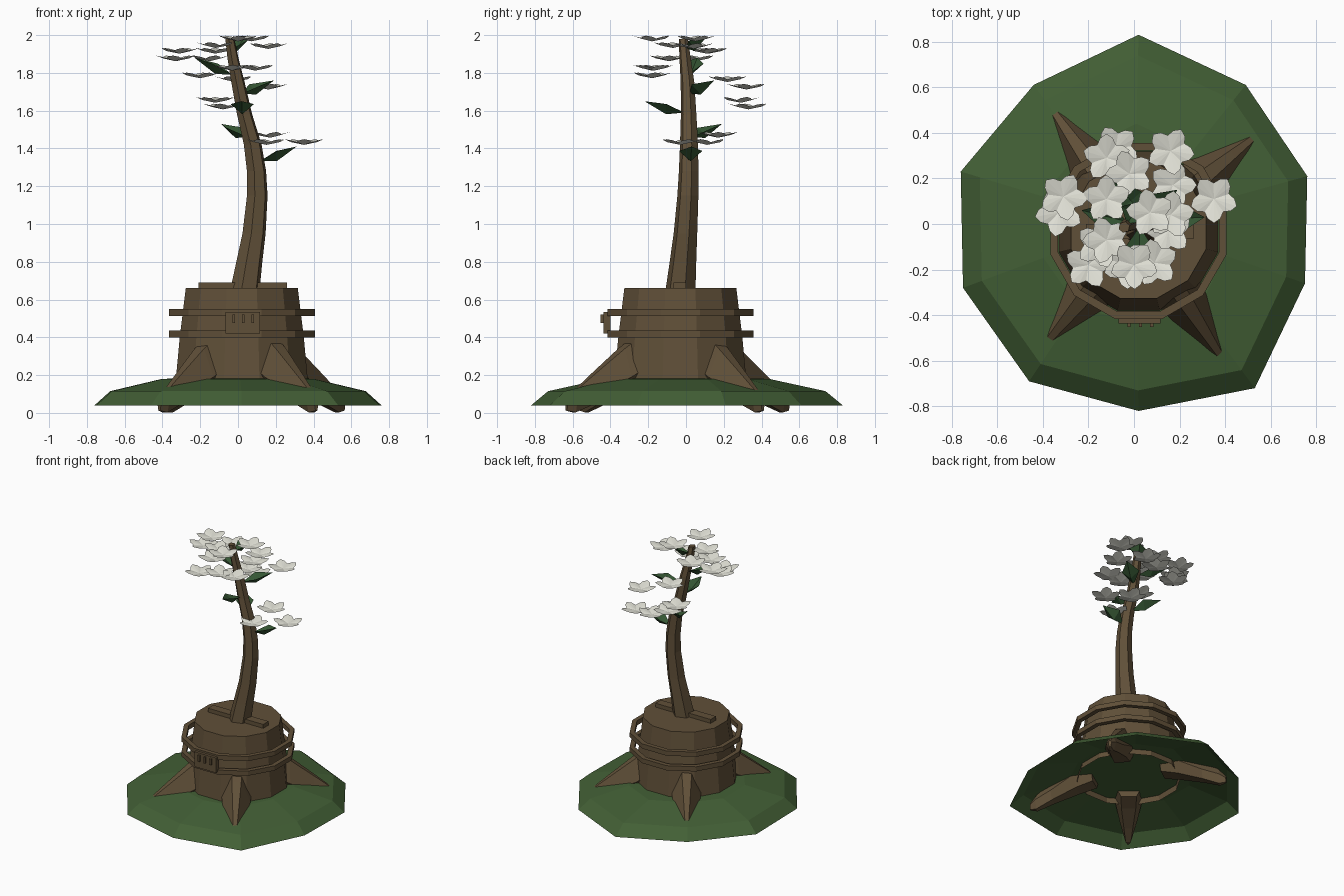
import bpy, bmesh, math
from mathutils import Vector

if "Cube" in bpy.data.objects:
    bpy.data.objects.remove(bpy.data.objects["Cube"])

def material(name, col):
    m = bpy.data.materials.new(name)
    m.diffuse_color = (*col, 1)
    m.use_nodes = True
    m.node_tree.nodes["Principled BSDF"].inputs["Base Color"].default_value = m.diffuse_color
    return m

BARK = material("bark_brown", (0.118, 0.080, 0.040))
GRASS = material("grass_green", (0.055, 0.115, 0.036))
LEAF = material("leaf_green", (0.036, 0.095, 0.034))
PETAL = material("petal_white", (0.76, 0.76, 0.68))
CX, CY = 0.02, -0.03  # stump axis

def make(name, verts, faces, mat):
    me = bpy.data.meshes.new(name)
    me.from_pydata([tuple(v) for v in verts], [], faces)
    bm = bmesh.new()
    bm.from_mesh(me)
    bmesh.ops.recalc_face_normals(bm, faces=bm.faces)
    bm.to_mesh(me)
    bm.free()
    me.materials.append(mat)
    ob = bpy.data.objects.new(name, me)
    bpy.context.collection.objects.link(ob)
    return ob

def loft(name, rings, mat, start=True, end=True, loop=False):
    """Skin equal-sized rings of points, with optional end caps."""
    n, k = len(rings[0]), len(rings)
    verts = [p for r in rings for p in r]
    faces = [(i * n + j, i * n + (j + 1) % n, (i + 1) % k * n + (j + 1) % n, (i + 1) % k * n + j)
             for i in range(k if loop else k - 1) for j in range(n)]
    if start and not loop:
        faces.append(tuple(range(n))[::-1])
    if end and not loop:
        faces.append(tuple(range((k - 1) * n, k * n)))
    return make(name, verts, faces, mat)

def circle(x, y, z, r, n, turn=0.0):
    return [(x + r * math.cos(turn + math.tau * i / n), y + r * math.sin(turn + math.tau * i / n), z)
            for i in range(n)]

def box(name, x0, x1, y0, y1, z0, z1, mat):
    return loft(name, [[(x0, y0, z), (x1, y0, z), (x1, y1, z), (x0, y1, z)] for z in (z0, z1)], mat)

# Grassy mound: open shell with an uneven ten-sided rim
RIM = [(0.02, 0.83), (-0.44, 0.61), (-0.76, 0.23), (-0.75, -0.28), (-0.46, -0.69),
       (0.02, -0.82), (0.53, -0.72), (0.75, -0.26), (0.76, 0.21), (0.49, 0.61)]
loft("mound", [[(x * s, y * s, z) for x, y in RIM]
               for s, z in ((1, 0.04), (0.89, 0.115), (0.53, 0.18), (0.3, 0.185))], GRASS, start=False)

# Stump, open at the bottom under the mound
loft("stump", [circle(CX, CY, z, r, 12, math.pi / 12)
               for z, r in ((0.14, 0.365), (0.40, 0.34), (0.66, 0.307))], BARK, start=False)

# Hoops standing clear of the stump
for i, z in enumerate((0.40, 0.513)):
    prof = ((0.365, 0), (0.40, 0), (0.40, 0.036), (0.365, 0.036))
    loft(f"hoop_{i}", [circle(CX, CY, z + dz, r, 12, math.pi / 12) for r, dz in prof], BARK, loop=True)

# Front plate with three pegs, and the plank on top of the stump
box("front_plate", -0.067, 0.117, -0.437, -0.40, 0.42, 0.535, BARK)
for i in range(3):
    x = -0.022 + 0.05 * i
    box(f"plate_peg_{i}", x - 0.007, x + 0.007, -0.452, -0.43, 0.475, 0.522, BARK)
box("top_plank", -0.21, 0.26, -0.065, 0.0, 0.65, 0.69, BARK)

# Roots: tapering wedges reaching through the mound
ROOT_TIPS = [(-0.37, 0.52), (0.54, 0.39), (0.40, -0.61), (-0.40, -0.54)]
# distance as a fraction, half width, ridge z, shoulder z, bottom z
ROOT_STEPS = ((0.36, 0.11, 0.42, 0.26, 0.14), (0.54, 0.10, 0.34, 0.19, 0.11),
              (0.80, 0.062, 0.205, 0.11, 0.05), (0.97, 0.036, 0.115, 0.07, 0.003),
              (1.04, 0.012, 0.06, 0.045, 0.012))
for i, (tx, ty) in enumerate(ROOT_TIPS):
    d = Vector((tx - CX, ty - CY, 0))
    side = Vector((-d.y, d.x, 0)).normalized()
    rings = []
    for f, w, top, mid, low in ROOT_STEPS:
        c = Vector((CX, CY, 0)) + d * f
        rings.append([c + side * a * w + Vector((0, 0, z)) for a, z in
                      ((1, mid), (0.35, top), (-0.3, top), (-1, mid), (-0.5, low), (0.5, low))])
    loft(f"root_{i}", rings, BARK)

# Curved six-sided trunk: x, y, z, radius
TRUNK = ((0.035, -0.03, 0.64, 0.082), (0.06, -0.016, 0.80, 0.072), (0.085, -0.003, 0.95, 0.064),
         (0.102, 0.010, 1.15, 0.057), (0.098, 0.014, 1.28, 0.053), (0.078, 0.016, 1.42, 0.049),
         (0.035, 0.014, 1.58, 0.042), (0.0, 0.008, 1.75, 0.037), (-0.025, -0.004, 1.87, 0.031),
         (-0.043, -0.014, 1.98, 0.025))
loft("trunk", [circle(x, y, z, r, 6, 0.3) for x, y, z, r in TRUNK], BARK)

# Leaves: folded blades from a stem point to a tip
LEAVES = [((0.12, 0.02, 1.335), (0.31, 0.03, 1.41)), ((0.05, 0.03, 1.46), (-0.09, 0.19, 1.53)),
          ((0.025, -0.01, 1.59), (0.02, -0.22, 1.65)), ((0.02, 0.02, 1.69), (0.19, 0.15, 1.76)),
          ((-0.03, 0.01, 1.79), (-0.23, 0.06, 1.88)), ((-0.03, 0.0, 1.93), (0.03, 0.10, 1.98))]
for i, (a, b) in enumerate(LEAVES):
    a, b = Vector(a), Vector(b)
    d = b - a
    s = Vector((-d.y, d.x, 0)).normalized() * 0.062
    mid = a + d * 0.45
    lift = Vector((0, 0, 0.018))
    make(f"leaf_{i}", [a, mid - lift, b, mid + s + lift, mid - s + lift, mid - lift * 2],
         [(0, 1, 3), (1, 2, 3), (0, 4, 1), (1, 4, 2), (0, 3, 5), (5, 3, 2), (0, 5, 4), (5, 2, 4)], LEAF)

# Blossoms: shallow five-petalled bowls
BLOSSOMS = [(0.07, 0.05, 1.985), (0.0, -0.18, 1.985), (0.16, 0.04, 1.95 - 0.005), (-0.12, -0.07, 1.95),
            (-0.31, 0.12, 1.92), (-0.12, 0.11, 1.92), (-0.33, 0.05, 1.88), (-0.15, -0.09, 1.88),
            (0.09, -0.17, 1.83), (-0.03, -0.18, 1.83), (-0.20, -0.18, 1.79), (-0.02, 0.22, 1.77),
            (0.16, 0.32, 1.73), (-0.12, 0.29, 1.66), (-0.08, 0.33, 1.625),
            (0.17, 0.17, 1.475), (0.15, -0.03, 1.437), (0.35, 0.11, 1.437)]
for i, (x, y, z) in enumerate(BLOSSOMS):
    turn = 0.5 + i * 0.47
    pts = [(x, y, z - 0.012), (x, y, z - 0.018)]
    for j in range(20):
        r, h = ((0.106, 0.012), (0.091, 0.006), (0.07, -0.004), (0.091, 0.006))[j % 4]
        a = turn + math.tau * j / 20
        pts.append((x + r * math.cos(a), y + r * math.sin(a), z + h))
    faces = []
    for j in range(20):
        p, q = 2 + j, 2 + (j + 1) % 20
        faces += [(0, p, q), (1, q, p)]
    make(f"blossom_{i}", pts, faces, PETAL)
